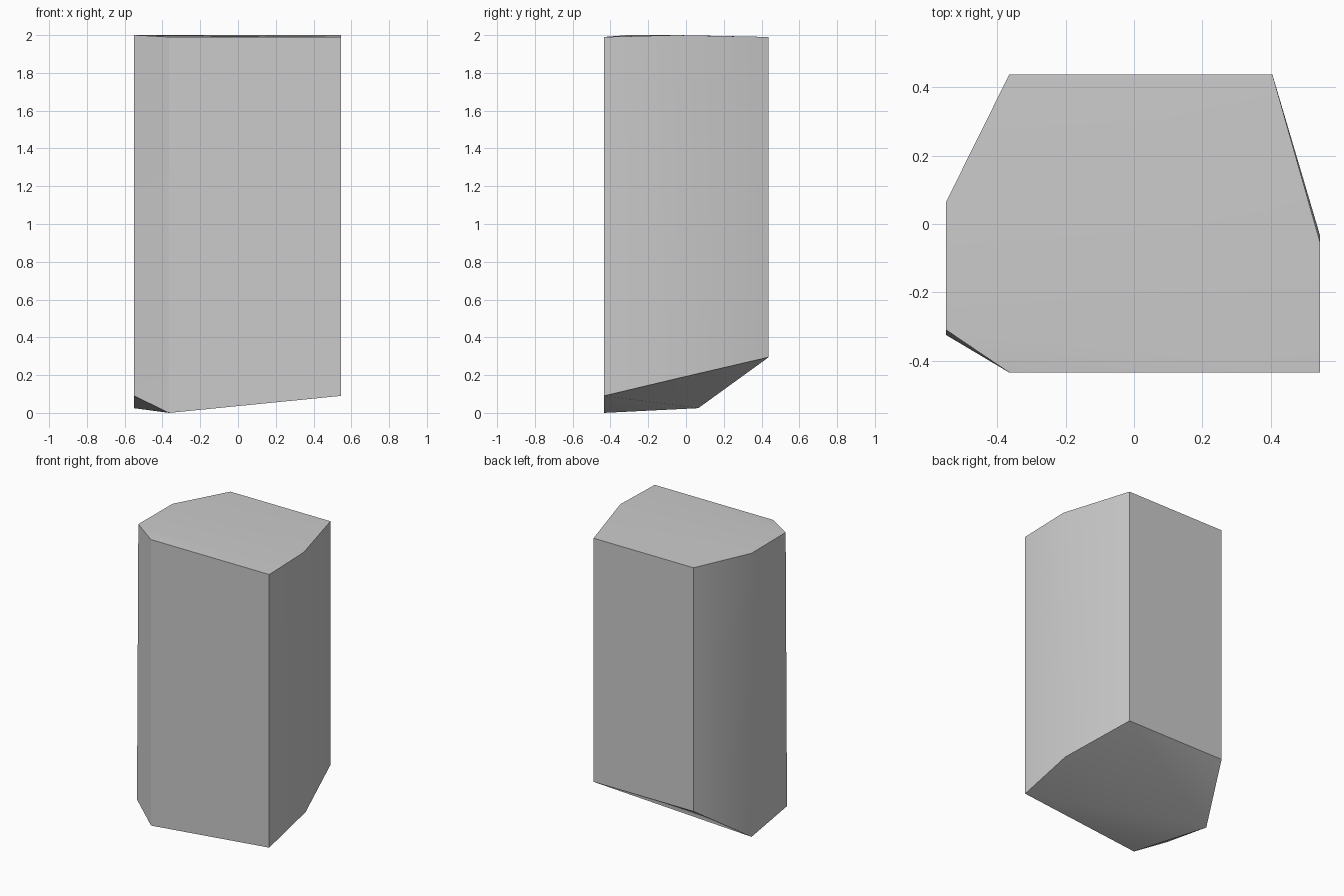
import bpy
import bmesh

cube = bpy.data.objects.get("Cube")
if cube:
    bpy.data.objects.remove(cube)

# Stone colour
stone = bpy.data.materials.new("grey_stone")
stone.use_nodes = True
colour = (0.6, 0.6, 0.6, 1)
stone.diffuse_color = colour
stone.node_tree.nodes["Principled BSDF"].inputs["Base Color"].default_value = colour

# Seven pillar corners: x, bottom y, top y, bottom z, top z
corners = [
    (-0.365, -0.435, -0.435, 0.0, 1.99),
    (0.545, -0.435, -0.435, 0.09, 1.99),
    (0.545, -0.035, -0.055, 0.185, 2.0),
    (0.405, 0.438, 0.438, 0.295, 1.99),
    (-0.365, 0.438, 0.438, 0.295, 1.99),
    (-0.55, 0.065, 0.065, 0.025, 1.998),
    (-0.55, -0.325, -0.31, 0.09, 2.0),
]

# Cut pillar with a sloping, faceted underside
bm = bmesh.new()
for x, y_low, y_high, z_low, z_high in corners:
    bm.verts.new((x, y_low, z_low))
    bm.verts.new((x, y_high, z_high))
bmesh.ops.convex_hull(bm, input=bm.verts[:])
bmesh.ops.recalc_face_normals(bm, faces=bm.faces[:])

mesh = bpy.data.meshes.new("stone_pillar")
bm.to_mesh(mesh)
bm.free()
mesh.materials.append(stone)
pillar = bpy.data.objects.new("stone_pillar", mesh)
bpy.context.collection.objects.link(pillar)

# Soften the shallow edges only
bpy.context.view_layer.objects.active = pillar
pillar.select_set(True)
bpy.ops.object.shade_smooth_by_angle(angle=0.53)
